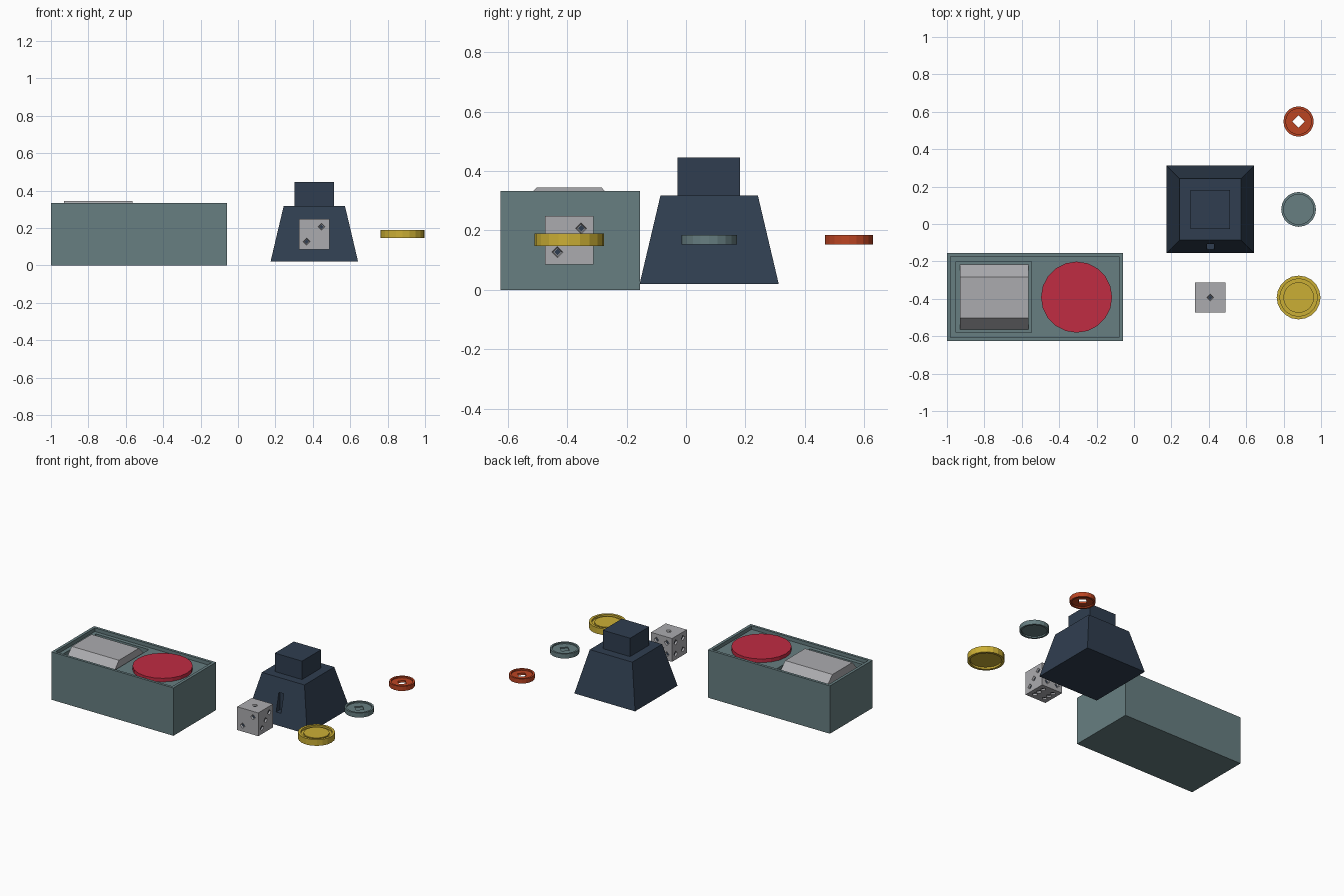
import bpy, bmesh, math
from mathutils import Vector, Matrix

if "Cube" in bpy.data.objects:
    bpy.data.objects.remove(bpy.data.objects["Cube"])


def material(name, rgb):
    m = bpy.data.materials.new(name)
    m.diffuse_color = (*rgb, 1)
    m.use_nodes = True
    m.node_tree.nodes["Principled BSDF"].inputs["Base Color"].default_value = m.diffuse_color
    return m


TEAL = material("grey_teal", (0.135, 0.21, 0.22))
NAVY = material("dark_navy", (0.029, 0.048, 0.08))
GREY = material("light_grey", (0.41, 0.41, 0.43))
RED = material("crimson", (0.53, 0.025, 0.055))
GOLD = material("gold", (0.60, 0.43, 0.036))
ORANGE = material("vermilion", (0.50, 0.058, 0.016))


def finish(name, bm, mat):
    bmesh.ops.recalc_face_normals(bm, faces=bm.faces)
    me = bpy.data.meshes.new(name)
    bm.to_mesh(me)
    bm.free()
    me.materials.append(mat)
    ob = bpy.data.objects.new(name, me)
    bpy.context.collection.objects.link(ob)
    return ob


def box(name, lo, hi, mat):
    bm = bmesh.new()
    lo, hi = Vector(lo), Vector(hi)
    size = hi - lo
    bmesh.ops.create_cube(bm, size=1, matrix=Matrix.Translation((lo + hi) / 2) @ Matrix.Diagonal((*size, 1)))
    return finish(name, bm, mat)


def cut(ob, cutter):
    """Subtract the cutter, bake the result and drop the cutter."""
    mod = ob.modifiers.new("cut", 'BOOLEAN')
    mod.operation, mod.solver, mod.object = 'DIFFERENCE', 'EXACT', cutter
    cutter.hide_render = True
    bpy.context.view_layer.update()
    dg = bpy.context.evaluated_depsgraph_get()
    ob.data = bpy.data.meshes.new_from_object(ob.evaluated_get(dg))
    ob.modifiers.clear()
    bpy.data.objects.remove(cutter)


def turned(name, center, rings, n, mat, closed=False):
    """Loft rings of (radius, z); a negative radius makes a diamond ring."""
    bm = bmesh.new()
    loops = []
    for r, z in rings:
        loop = []
        for i in range(n):
            a = 2 * math.pi * i / n
            c, s = math.cos(a), math.sin(a)
            rad = r if r > 0 else -r / (abs(c) + abs(s))
            loop.append(bm.verts.new((center[0] + rad * c, center[1] + rad * s, z)))
        loops.append(loop)
    pairs = list(zip(loops, loops[1:]))
    if closed:
        pairs.append((loops[-1], loops[0]))
    else:
        bm.faces.new(loops[0])
        bm.faces.new(loops[-1])
    for a, b in pairs:
        for i in range(n):
            j = (i + 1) % n
            bm.faces.new((a[i], a[j], b[j], b[i]))
    return finish(name, bm, mat)


# Control box with recessed top panel and rocker pocket
case = box("control_box", (-1, -0.625, 0), (-0.06, -0.155, 0.333), TEAL)
cut(case, box("panel_cutter", (-0.98, -0.607, 0.308), (-0.08, -0.174, 0.4), TEAL))
cut(case, box("pocket_cutter", (-0.953, -0.58, 0.275), (-0.547, -0.2, 0.4), TEAL))

# Rocker switch: trapezoid profile extruded along x
bm = bmesh.new()
profile = [(-0.565, 0.275), (-0.503, 0.344), (-0.284, 0.344), (-0.216, 0.275)]
face = bm.faces.new([bm.verts.new((-0.929, y, z)) for y, z in profile])
ext = bmesh.ops.extrude_face_region(bm, geom=[face])
bmesh.ops.translate(bm, vec=(0.364, 0, 0), verts=[v for v in ext["geom"] if isinstance(v, bmesh.types.BMVert)])
finish("rocker_switch", bm, GREY)

# Round push button
turned("push_button", (-0.307, -0.391), [(0.19, 0.305), (0.19, 0.333)], 20, RED)

# Tapered pedestal with a slot in its front
bm = bmesh.new()
bmesh.ops.create_cone(bm, cap_ends=True, segments=4, radius1=0.234 * math.sqrt(2), radius2=0.164 * math.sqrt(2),
                      depth=0.297,
                      matrix=Matrix.Translation((0.408, 0.078, 0.1685)) @ Matrix.Rotation(math.pi / 4, 4, 'Z'))
pedestal = finish("tapered_body", bm, NAVY)
cut(pedestal, box("slot_cutter", (0.39, -0.25, 0.1), (0.427, -0.095, 0.225), NAVY))
box("top_block", (0.303, -0.028, 0.317), (0.513, 0.182, 0.445), NAVY)

# Die with diamond pips
C, H, O = Vector((0.407, -0.393, 0.167)), 0.081, 0.04
die = box("die", C - Vector((H, H, H)), C + Vector((H, H, H)), GREY)
X, Y, Z = Vector((1, 0, 0)), Vector((0, 1, 0)), Vector((0, 0, 1))
diag = [(1, 1), (-1, -1)]
corners = diag + [(1, -1), (-1, 1)]
sides = [
    (X, Y, [(0, 0)]),
    (X, Z, diag),
    (Y, Z, diag + [(0, 0)]),
    (-Y, Z, corners),
    (-X, Z, corners + [(0, 0)]),
    (X, -Y, corners + [(1, 0), (-1, 0)]),
]
pits, dots = bmesh.new(), bmesh.new()
for u, v, pips in sides:
    n = u.cross(v)
    rot = Matrix((u, v, n)).transposed().to_4x4()
    for a, b in pips:
        p = C + n * H + (u * a + v * b) * O
        bmesh.ops.create_cone(pits, cap_ends=True, segments=4, radius1=0.014, radius2=0.024, depth=0.024,
                              matrix=Matrix.Translation(p) @ rot)
        bmesh.ops.create_cone(dots, cap_ends=True, segments=4, radius1=0.011, radius2=0.011, depth=0.004,
                              matrix=Matrix.Translation(p - n * 0.011) @ rot)
cut(die, finish("pip_cutter", pits, GREY))
finish("die_pips", dots, NAVY)

# Large coin: raised rim and raised centre, hollow underside
turned("large_coin", (0.88, -0.393),
       [(0.1, 0.16), (0.1, 0.147), (0.117, 0.147), (0.117, 0.19), (0.1, 0.19),
        (0.1, 0.176), (0.082, 0.176), (0.082, 0.186)], 20, GOLD)

# Medium coin: rim with a sunken diamond
turned("medium_coin", (0.88, 0.078),
       [(0.08, 0.163), (0.08, 0.153), (0.093, 0.153), (0.093, 0.185), (0.08, 0.185),
        (0.08, 0.176), (-0.036, 0.176), (-0.036, 0.169)], 20, TEAL)

# Small coin: rim with a diamond hole right through
turned("small_coin", (0.88, 0.548),
       [(0.068, 0.162), (0.068, 0.153), (0.081, 0.153), (0.081, 0.185), (0.068, 0.185),
        (0.068, 0.176), (-0.034, 0.176), (-0.034, 0.162)], 20, ORANGE, closed=True)
